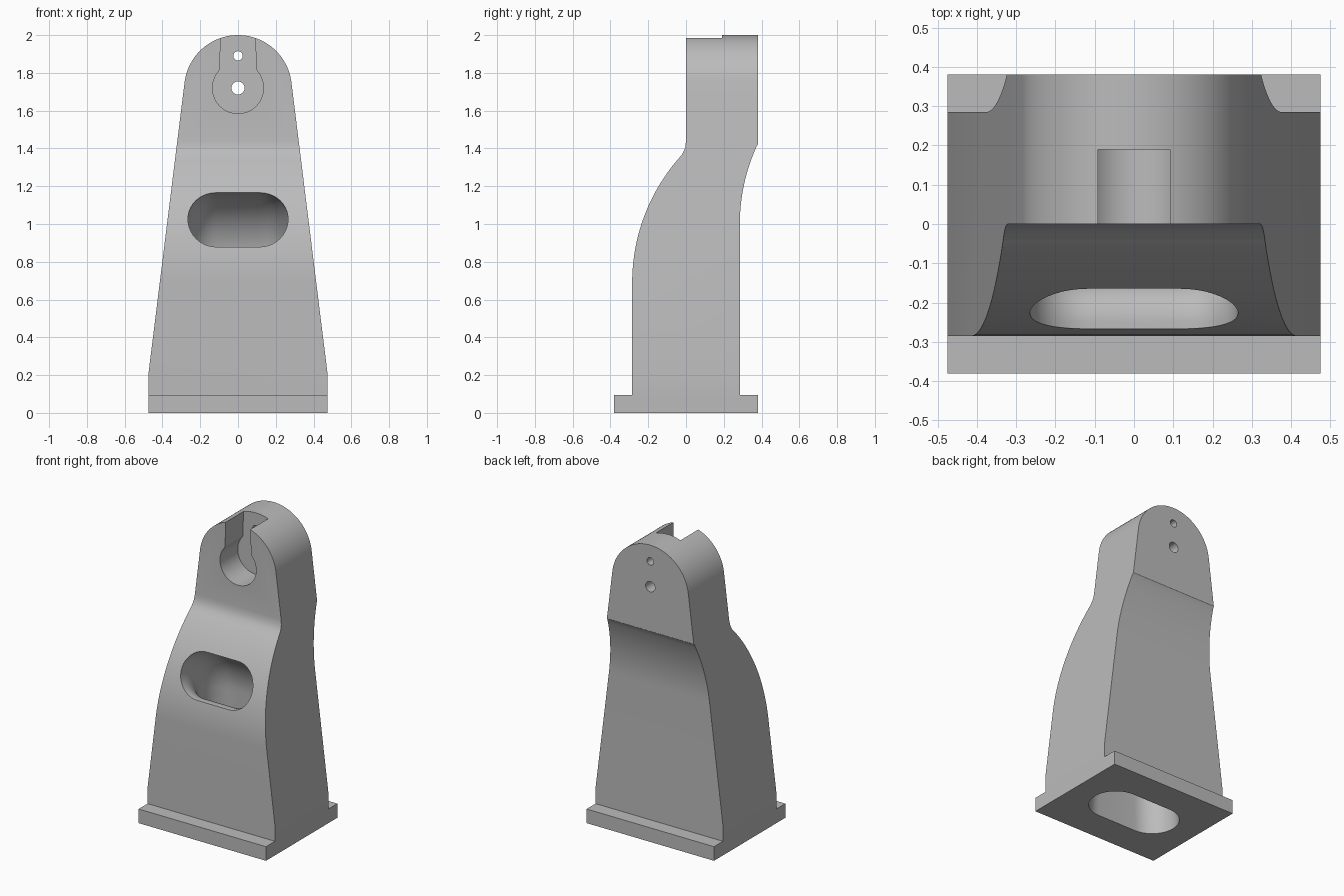
import bpy, bmesh
from math import sin, cos, pi, radians, sqrt

if "Cube" in bpy.data.objects:
    bpy.data.objects.remove(bpy.data.objects["Cube"], do_unlink=True)

grey = bpy.data.materials.new("plain grey")
grey.use_nodes = True
grey.diffuse_color = (0.5, 0.5, 0.5, 1)
grey.node_tree.nodes["Principled BSDF"].inputs["Base Color"].default_value = (0.5, 0.5, 0.5, 1)


def loft(name, rings):
    """Closed solid through rings of points of equal count."""
    bm = bmesh.new()
    loops = [[bm.verts.new(p) for p in ring] for ring in rings]
    n = len(loops[0])
    for a, b in zip(loops, loops[1:]):
        for i in range(n):
            j = (i + 1) % n
            bm.faces.new((a[i], a[j], b[j], b[i]))
    bm.faces.new(loops[0][::-1])
    bm.faces.new(loops[-1])
    bmesh.ops.recalc_face_normals(bm, faces=bm.faces)
    mesh = bpy.data.meshes.new(name)
    bm.to_mesh(mesh)
    bm.free()
    mesh.materials.append(grey)
    obj = bpy.data.objects.new(name, mesh)
    bpy.context.collection.objects.link(obj)
    return obj


def front_prism(name, outline, y0, y1):
    return loft(name, [[(x, y, z) for x, z in outline] for y in (y0, y1)])


def combine(target, cutter, operation):
    """Apply a boolean and discard the cutter."""
    mod = target.modifiers.new(operation, 'BOOLEAN')
    mod.operation, mod.object, mod.solver = operation, cutter, 'EXACT'
    bpy.ops.object.select_all(action='DESELECT')
    bpy.context.view_layer.objects.active = target
    target.select_set(True)
    bpy.ops.object.modifier_apply(modifier=mod.name)
    bpy.data.objects.remove(cutter, do_unlink=True)


def arc(cx, cz, r, a0, a1, n):
    return [(cx + r * cos(radians(a0 + (a1 - a0) * i / n)),
             cz + r * sin(radians(a0 + (a1 - a0) * i / n))) for i in range(n + 1)]


# Side outline: stepped foot, swept front with a soft neck, curved back
side = [(-0.38, 0), (-0.38, 0.095), (-0.285, 0.095)]
side += arc(0.715, 0.69, 1.0, 180, 137.5, 24)
side += [(-0.012, 1.385), (-0.004, 1.405), (0, 1.44), (0, 2.1), (0.38, 2.1), (0.38, 1.42)]
side += arc(1.28, 1.0, 0.995, 155.5, 180, 14)
side += [(0.285, 0.095), (0.38, 0.095), (0.38, 0)]
bracket = loft("bracket_body", [[(x, y, z) for y, z in side] for x in (-0.6, 0.6)])

# Front outline: tapering sides under a round head
front = [(-0.475, -0.1), (0.475, -0.1), (0.475, 0.2)]
front += arc(0, 1.715, 0.285, 7, 173, 56) + [(-0.475, 0.2)]
combine(bracket, front_prism("front_outline", front, -0.6, 0.6), 'INTERSECT')


# Elbow duct running from the front slot down through the foot
def slot_ring(y, z, turn, half, r, n=20):
    pts = []
    for side_sign, start in ((1, -90), (-1, 90)):
        for i in range(n + 1):
            a = radians(start + 180 * i / n)
            u, v = side_sign * half + r * cos(a), r * sin(a)
            pts.append((u, y + v * sin(turn), z + v * cos(turn)))
    return pts


bend, slot_z = 0.25, 1.027
rings = [slot_ring(-0.6, slot_z, 0, 0.117, 0.148)]
steps = 20
for i in range(steps + 1):
    t = pi / 2 * i / steps
    rings.append(slot_ring(-bend + bend * sin(t), slot_z - bend + bend * cos(t), t,
                           0.117, 0.148))
rings.append(slot_ring(0, -0.1, pi / 2, 0.15, 0.17))
combine(bracket, loft("duct", rings), 'DIFFERENCE')

# Keyhole pocket open at the top of the head
key = [(0.088, 2.1), (-0.088, 2.1), (-0.097, 1.82)]
key += arc(0, 1.72, 0.135, 140, 400, 48) + [(0.097, 1.82)]
combine(bracket, front_prism("keyhole", key, -0.2, 0.19), 'DIFFERENCE')

# Two small through holes
for z, r in ((1.72, 0.035), (1.89, 0.025)):
    hole = front_prism("hole", arc(0, z, r, 0, 345, 23), -0.1, 0.6)
    combine(bracket, hole, 'DIFFERENCE')

bpy.ops.object.shade_smooth_by_angle(angle=radians(20))
